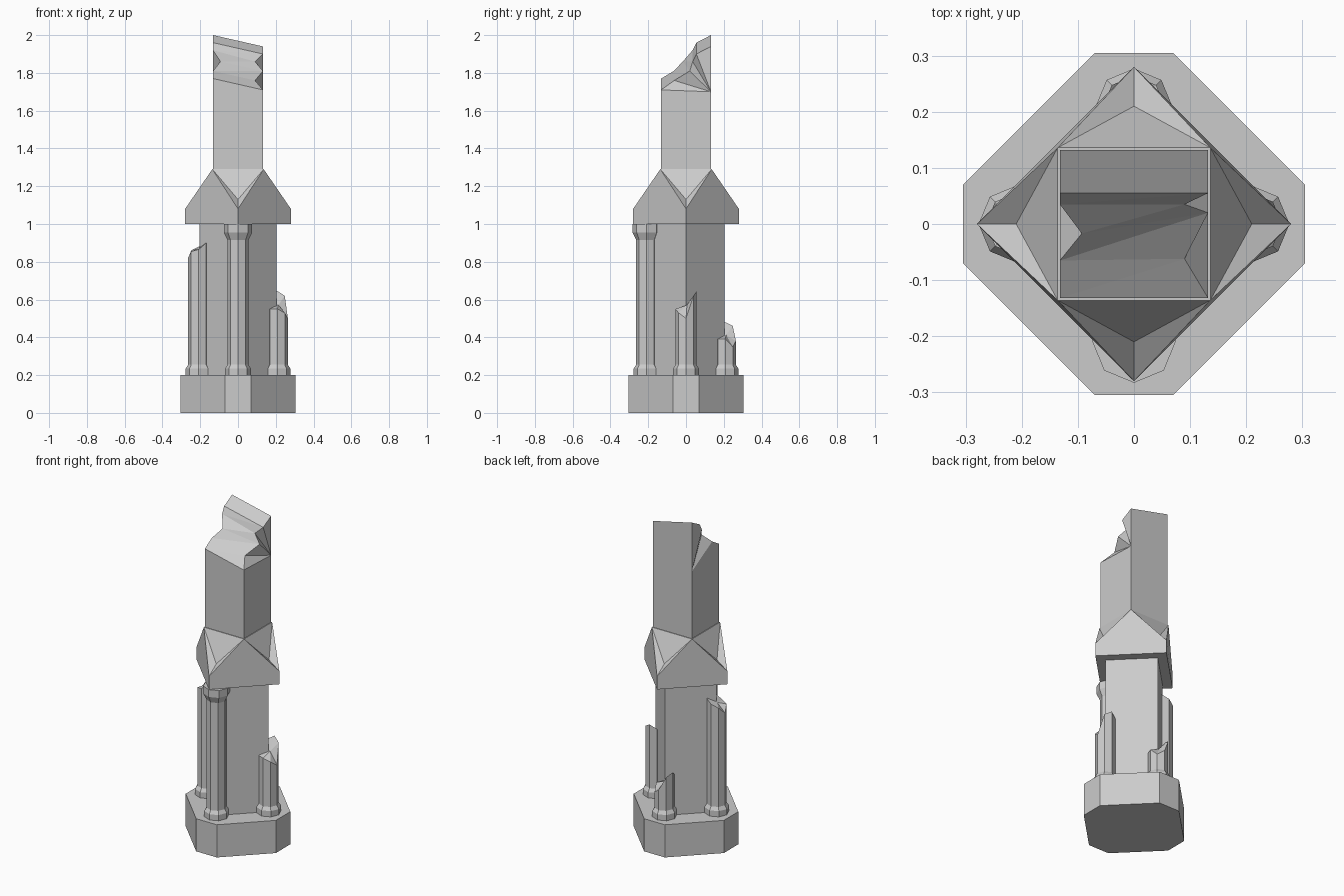
import bpy, bmesh
from math import sin, cos, pi

cube = bpy.data.objects.get("Cube")
if cube:
    bpy.data.objects.remove(cube, do_unlink=True)

stone = bpy.data.materials.new("grey_stone")
stone.use_nodes = True
GREY = (0.6, 0.6, 0.6, 1)
stone.diffuse_color = GREY
stone.node_tree.nodes["Principled BSDF"].inputs["Base Color"].default_value = GREY


def finish(name, bm):
    """Turn a bmesh into a flat shaded stone object."""
    bmesh.ops.recalc_face_normals(bm, faces=bm.faces)
    mesh = bpy.data.meshes.new(name)
    bm.to_mesh(mesh)
    bm.free()
    mesh.materials.append(stone)
    obj = bpy.data.objects.new(name, mesh)
    bpy.context.collection.objects.link(obj)
    return obj


def ring(bm, points):
    return [bm.verts.new(p) for p in points]


def bridge(bm, a, b):
    n = len(a)
    for i in range(n):
        j = (i + 1) % n
        bm.faces.new((a[i], a[j], b[j], b[i]))


def prism(name, outline, z0, z1):
    bm = bmesh.new()
    low = ring(bm, [(x, y, z0) for x, y in outline])
    high = ring(bm, [(x, y, z1) for x, y in outline])
    bridge(bm, low, high)
    bm.faces.new(low)
    bm.faces.new(high)
    return finish(name, bm)


def turned(points):
    """Repeat a set of xy points four times around the centre."""
    out = []
    for _ in range(4):
        out += points
        points = [(-y, x) for x, y in points]
    return out


# Plinth and diamond core
prism("plinth", turned([(0.305, -0.07), (0.305, 0.07)]), 0, 0.2)
prism("core", turned([(0.205, 0)]), 0.2, 1.0)


# Corner columns: octagons, either whole with a capital or snapped off
def column(name, turn, heights=None):
    bm = bmesh.new()
    cx, cy = 0.208 * cos(turn), 0.208 * sin(turn)

    def octagon(r, z):
        zs = z if isinstance(z, list) else [z] * 8
        return ring(bm, [(cx + r * cos(turn + k * pi / 4),
                          cy + r * sin(turn + k * pi / 4), zs[k]) for k in range(8)])

    profile = [(0.069, 0.2), (0.069, 0.235), (0.056, 0.255)]
    if heights:
        profile.append((0.056, heights))
    else:
        profile += [(0.056, 0.915), (0.075, 0.955), (0.075, 1.0)]
    rings = [octagon(r, z) for r, z in profile]
    for a, b in zip(rings, rings[1:]):
        bridge(bm, a, b)
    bm.faces.new(rings[0])
    top = bm.faces.new(rings[-1])
    if heights:
        bmesh.ops.poke(bm, faces=[top])
    return finish(name, bm)


column("front_column", -pi / 2)
column("left_broken_column", 0, [0.5, 0.62, 0.645, 0.62, 0.56, 0.55, 0.55, 0.53])
column("back_broken_column", pi / 2, [0.38, 0.46, 0.48, 0.45, 0.4, 0.39, 0.39, 0.35])
column("right_broken_column", pi, [0.82, 0.855, 0.865, 0.9, 0.9, 0.9, 0.88, 0.86])

# Four-gabled cap
bm = bmesh.new()
low = ring(bm, [(x, y, 1.0) for x, y in turned([(0.28, 0)])])
eave = ring(bm, [(x, y, 1.08) for x, y in turned([(0.28, 0)])])
valley = ring(bm, [(x, y, 1.13) for x, y in turned([(0.21, 0)])])
apex = ring(bm, [(x, y, 1.29) for x, y in turned([(0.136, 0.136)])])
for i in range(4):
    j = (i + 1) % 4
    bm.faces.new((low[i], low[j], eave[j], apex[i], eave[i]))
    bm.faces.new((eave[i], apex[i], valley[i]))
    bm.faces.new((eave[i], valley[i], apex[i - 1]))
    bm.faces.new((valley[i], apex[i], apex[i - 1]))
bm.faces.new(low)
bm.faces.new(apex)
finish("gabled_cap", bm)

# Square tower with a chipped, sloping break at the top
W = 0.132
bm = bmesh.new()
base = ring(bm, [(x, y, 1.1) for x, y in turned([(W, W)])])
neck = ring(bm, [(x, y, 1.7) for x, y in turned([(W, W)])])
bridge(bm, base, neck)
bm.faces.new(base)
right = ring(bm, [(-W, -W, 1.77), (-W, -0.065, 1.81), (-0.093, -0.017, 1.86),
                  (-W, 0.035, 1.92), (-W, 0.055, 1.96), (-W, W, 2.0)])
left = ring(bm, [(W, -W, 1.71), (0.09, -0.062, 1.76), (W, 0.02, 1.81),
                 (0.09, 0.035, 1.86), (W, 0.055, 1.9), (W, W, 1.94)])
for i in range(5):
    bm.faces.new((right[i], left[i], left[i + 1]))
    bm.faces.new((right[i], left[i + 1], right[i + 1]))
    bm.faces.new((neck[1], right[i], right[i + 1]))
    bm.faces.new((neck[0], left[i], left[i + 1]))
bm.faces.new((neck[1], neck[2], right[0]))
bm.faces.new((neck[0], neck[3], left[0]))
bm.faces.new((neck[2], neck[3], left[0], right[0]))
bm.faces.new((neck[0], neck[1], right[5], left[5]))
finish("broken_tower", bm)
